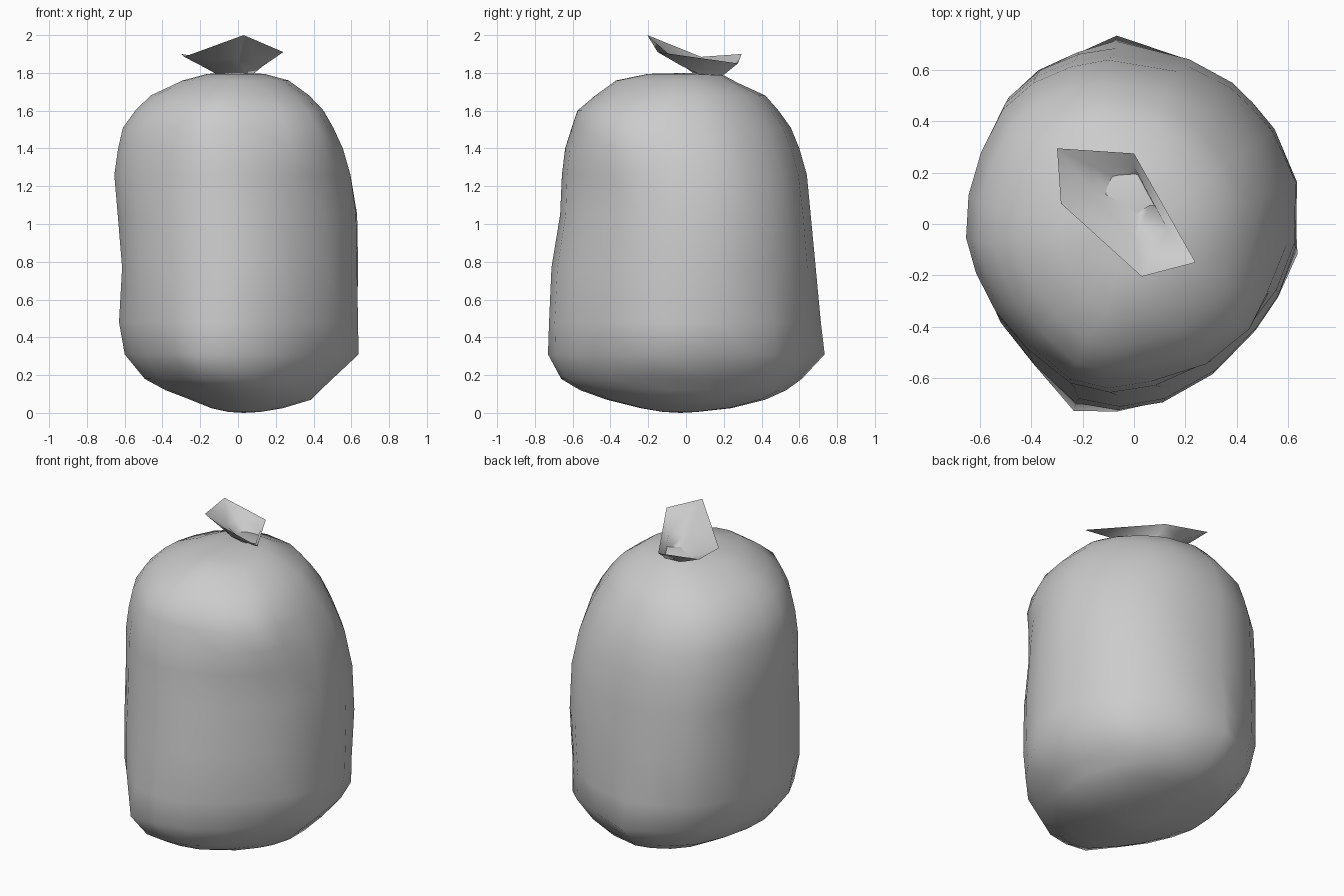
import bpy, bmesh
from mathutils import Vector

# Egg-shaped plan outline of the sack, scaled to -1..1
plan = [(-0.08, .70), (.20, .65), (.37, .55), (.45, .47), (.54, .37), (.64, .17),
        (.64, -.08), (.57, -.27), (.48, -.40), (.31, -.57), (.11, -.68), (-.07, -.71),
        (-.23, -.67), (-.40, -.52), (-.53, -.36), (-.61, -.20), (-.65, -.05),
        (-.64, .13), (-.59, .31), (-.50, .49), (-.38, .60), (-.23, .67)]
plan = [(x / .645, y / (.70 if y > 0 else .71)) for x, y in plan]

# Sack profile: height, x range, y range
rings = [(.005, -.05, .12, -.12, .06), (.025, -.14, .24, -.24, .24),
         (.07, -.25, .39, -.42, .42), (.12, -.38, .44, -.56, .53),
         (.18, -.49, .50, -.66, .60), (.31, -.595, .61, -.72, .68),
         (.48, -.625, .635, -.725, .695), (.77, -.605, .635, -.71, .685),
         (1.05, -.632, .63, -.665, .66), (1.26, -.65, .60, -.657, .64),
         (1.40, -.63, .56, -.64, .60), (1.51, -.605, .505, -.605, .555),
         (1.60, -.54, .45, -.575, .49), (1.68, -.46, .38, -.48, .42),
         (1.76, -.29, .27, -.37, .27), (1.795, -.16, .14, -.20, .20)]

# Pulled-out corners and fuller sides: centre, push, reach
bumps = [((-.23, -.68, .30), (-.03, -.055, 0), .22),
         ((.62, -.13, .31), (.04, -.02, 0), .20),
         ((-.07, .68, .33), (0, .06, 0), .22),
         ((.42, .45, .22), (.04, .035, 0), .28),
         ((.45, .45, .90), (.022, .022, 0), .50),
         ((-.43, -.45, .82), (-.028, -.028, 0), .50),
         ((-.47, .47, .80), (-.022, .022, 0), .50),
         ((.36, -.40, 1.52), (.065, -.065, 0), .36)]


def build(name, loops, low=None, high=None, outward=True):
    """Skin a stack of equal loops, with optional end points."""
    bm = bmesh.new()
    vs = [[bm.verts.new(p) for p in loop] for loop in loops]
    n = len(vs[0])
    for a, b in zip(vs, vs[1:]):
        for i in range(n):
            j = (i + 1) % n
            bm.faces.new((a[i], b[i], b[j], a[j]))
    for loop, tip in ((vs[0], low), (vs[-1], high)):
        if tip:
            t = bm.verts.new(tip)
            for i in range(n):
                j = (i + 1) % n
                pair = (loop[i], loop[j]) if tip is low else (loop[j], loop[i])
                bm.faces.new((*pair, t))
    me = bpy.data.meshes.new(name)
    bm.to_mesh(me)
    bm.free()
    for p in me.polygons:
        p.use_smooth = True
    ob = bpy.data.objects.new(name, me)
    bpy.context.collection.objects.link(ob)
    return ob


def pushed(p):
    p = Vector(p)
    out = p.copy()
    for c, d, r in bumps:
        out += Vector(d) * max(0, 1 - (p - Vector(c)).length / r)
    return out


# Sack body, with the top gathered down towards the neck (loops run clockwise)
loops = [[pushed(((x0 + x1) / 2 + px * (x1 - x0) / 2,
                  (y0 + y1) / 2 + py * (y1 - y0) / 2, z)) for px, py in plan]
         for z, x0, x1, y0, y1 in rings]
for loop in loops[-2:]:
    for p in loop:
        p.z -= .04 * max(0, p.y)
build("sack_body", loops, (.03, -.03, 0), (-.02, .02, 1.80))

# Flared, tied-off mouth: neck, crease and rim
neck = [(-.07, .18, 1.78), (.02, .18, 1.775), (.07, .09, 1.785), (.01, .05, 1.79), (-.09, .11, 1.78)]
crease = [(-.165, .225, 1.825), (0, .225, 1.81), (.13, -.02, 1.835), (0, -.06, 1.87), (-.17, .13, 1.825)]
rim = [(-.30, .295, 1.90), (0, .275, 1.85), (.24, -.15, 1.91), (.03, -.205, 2.0), (-.285, .08, 1.885)]
build("sack_mouth", [neck, crease, rim])
